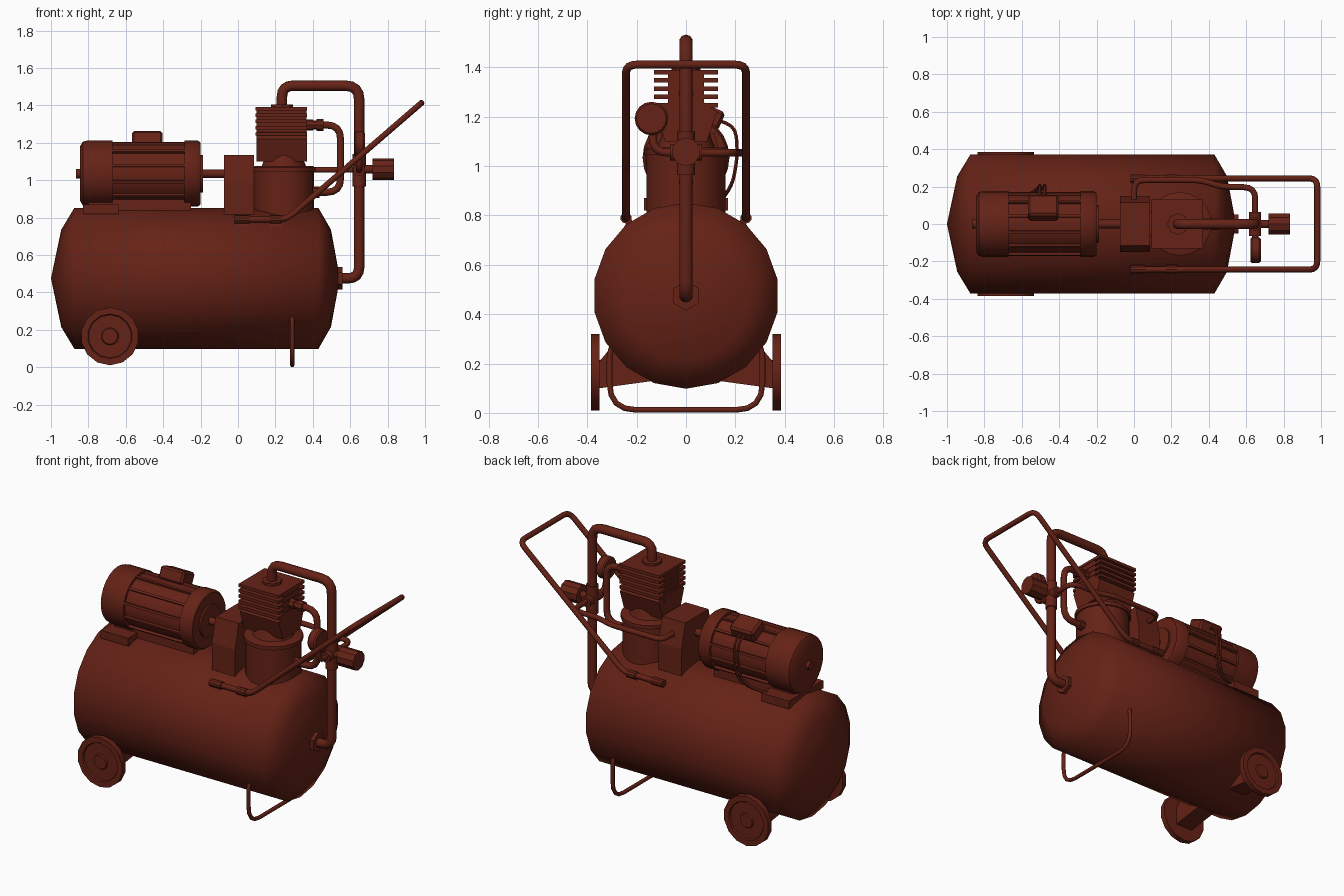
import bpy, bmesh, math
from mathutils import Vector, Matrix

if "Cube" in bpy.data.objects:
    bpy.data.objects.remove(bpy.data.objects["Cube"])

RED = bpy.data.materials.new("red_brown")
RED.diffuse_color = (0.13, 0.016, 0.008, 1)
RED.use_nodes = True
RED.node_tree.nodes["Principled BSDF"].inputs["Base Color"].default_value = RED.diffuse_color
AXES = {'X': ((1, 0, 0), (0, 0, 1), (0, 1, 0)),
        'Y': ((0, 1, 0), (0, 0, 1), (1, 0, 0)),
        'Z': ((0, 0, 1), (1, 0, 0), (0, 1, 0))}


def finish(name, bm, angle=35):
    bmesh.ops.remove_doubles(bm, verts=bm.verts, dist=1e-5)
    bmesh.ops.recalc_face_normals(bm, faces=bm.faces)
    me = bpy.data.meshes.new(name)
    bm.to_mesh(me)
    bm.free()
    ob = bpy.data.objects.new(name, me)
    bpy.context.collection.objects.link(ob)
    me.materials.append(RED)
    smooth(ob, angle)
    return ob


def smooth(ob, angle):
    bpy.ops.object.select_all(action='DESELECT')
    ob.select_set(True)
    bpy.context.view_layer.objects.active = ob
    if angle:
        bpy.ops.object.shade_smooth_by_angle(angle=math.radians(angle))


def lathe(name, profile, axis, origin, n=16, angle=35, phase=0):
    """Spin (distance along axis, radius) points around an axis."""
    bm = bmesh.new()
    a, u, v = (Vector(c) for c in AXES[axis])
    rings = []
    for t, r in profile:
        ring = []
        for i in range(n):
            w = math.tau * (i + phase) / n
            ring.append(bm.verts.new(Vector(origin) + a * t + (u * math.cos(w) + v * math.sin(w)) * max(r, 1e-7)))
        rings.append(ring)
    for p, q in zip(rings, rings[1:]):
        for i in range(n):
            j = (i + 1) % n
            bm.faces.new((p[i], p[j], q[j], q[i]))
    for k in (0, -1):
        if profile[k][1] > 0:
            bm.faces.new(rings[k])
    return finish(name, bm, angle)


def box(name, x, y, z, tilt=0, bevel=0):
    """Box from ranges; tilt turns it about its own x axis."""
    bm = bmesh.new()
    mid = [(r[0] + r[1]) / 2 for r in (x, y, z)]
    size = [r[1] - r[0] for r in (x, y, z)]
    m = Matrix.Translation(mid) @ Matrix.Rotation(math.radians(tilt), 4, 'X') @ Matrix.Diagonal((*size, 1))
    bmesh.ops.create_cube(bm, size=1, matrix=m)
    if bevel:
        bmesh.ops.bevel(bm, geom=bm.edges[:], offset=bevel, segments=1, affect='EDGES')
    return finish(name, bm, 0)


def prism(name, yz, x0, x1):
    bm = bmesh.new()
    f = bm.faces.new([bm.verts.new((x0, y, z)) for y, z in yz])
    ext = bmesh.ops.extrude_face_region(bm, geom=[f])
    bmesh.ops.translate(bm, vec=(x1 - x0, 0, 0), verts=[g for g in ext['geom'] if isinstance(g, bmesh.types.BMVert)])
    bm.faces.new([v for v in f.verts]) if not f.is_valid else None
    return finish(name, bm, 0)


def tube(name, pts, r, bend=0.06, steps=4, res=3):
    """Round tube along a path with rounded corners."""
    pts = [Vector(p) for p in pts]
    path = [pts[0]]
    for a, b, c in zip(pts, pts[1:], pts[2:]):
        d = min(bend, (a - b).length * .48, (c - b).length * .48)
        p, q = b + (a - b).normalized() * d, b + (c - b).normalized() * d
        for i in range(steps + 1):
            t = i / steps
            path.append(p * (1 - t) ** 2 + b * 2 * t * (1 - t) + q * t * t)
    path.append(pts[-1])
    cu = bpy.data.curves.new(name, 'CURVE')
    cu.dimensions = '3D'
    cu.bevel_depth, cu.bevel_resolution, cu.use_fill_caps = r, res, True
    sp = cu.splines.new('POLY')
    sp.points.add(len(path) - 1)
    for s, p in zip(sp.points, path):
        s.co = (*p, 1)
    ob = bpy.data.objects.new(name, cu)
    bpy.context.collection.objects.link(ob)
    cu.materials.append(RED)
    smooth(ob, 0)
    bpy.ops.object.convert(target='MESH')
    smooth(bpy.context.object, 50)


# Tank
lathe("tank", [(-1, 0), (-.945, .26), (-.875, .377), (.43, .377), (.497, .26), (.545, 0)],
      'X', (0, 0, .475), 18, 65)

# Wheels, axle brackets
for s, side in ((-1, "front"), (1, "back")):
    lathe(side + "_wheel", [(s * t, r) for t, r in ((.35, .155), (.385, .155), (.385, .12), (.376, .115),
          (.376, .047), (.385, .042))], 'Y', (-.685, 0, .165), 14, 30)
    lathe(side + "_wheel_hub", [(s * .30, .05), (s * .355, .05)], 'Y', (-.685, 0, .165), 12)
    prism(side + "_wheel_bracket", [(s * y, z) for y, z in ((.35, .1), (.35, .21), (.30, .27), (.12, .3), (.13, .13))],
          -.745, -.625)

# Front leg hoop
tube("leg_hoop", [(.29, -.295, .28), (.29, -.31, .24), (.29, -.31, .012), (.29, .31, .012),
                  (.29, .31, .24), (.29, .295, .28)], .012, .12)

# Motor
M = (0, 0, 1.035)
lathe("motor_rear_bell", [(-.845, .145), (-.83, .17), (-.81, .176), (-.67, .176)], 'X', M, 24, 40)
lathe("motor_body", [(-.68, .16), (-.27, .16)], 'X', M, 24)
lathe("motor_front_bell", [(-.285, .176), (-.215, .176), (-.2, .165)], 'X', M, 24, 40)
lathe("motor_front_disc", [(-.21, .1), (-.188, .1)], 'X', M, 20)
lathe("motor_shaft", [(-.2, .023), (-.06, .023)], 'X', M, 12)
lathe("motor_rear_stub", [(-.865, .025), (-.83, .025)], 'X', M, 12)
for i in range(12):
    w = math.tau * (i + .5) / 12
    y, z = .161 * math.sin(w), 1.035 + .161 * math.cos(w)
    box("motor_rib", (-.675, -.28), (y - .007, y + .007), (z - .013, z + .013), -math.degrees(w))
box("motor_foot", (-.83, -.64), (-.17, .17), (.82, .87))
box("motor_pedestal", (-.8, -.25), (-.08, .08), (.82, .9))
box("terminal_box", (-.567, -.403), (.025, .15), (1.165, 1.245), -24, .012)
for dx in (-.013, .013):
    tube("motor_cable", [(-.49 + dx, .12, 1.19), (-.49 + dx, .2, 1.16), (-.49 + dx, .21, 1.05),
                         (-.5 + dx, .19, .93), (-.56 + dx, .15, .87), (-.66, .14, .865)], .008, .05, 3, 1)

# Coupling guard
prism("coupling_guard", [(-.15, .8), (.15, .8), (.15, .985), (.115, 1.135), (-.115, 1.135), (-.15, .985)], -.075, .085)

# Pump
P = (.245, 0, 0)
lathe("pump_crankcase", [(.75, .16), (1.045, .16), (1.045, .17), (1.068, .17), (1.075, .155)], 'Z', P, 20, 40)
lathe("pump_neck", [(1.06, .125), (1.12, .1), (1.2, .08)], 'Z', P, 16, 40)
prism("pump_lower_head", [(-.085, 1.1), (.085, 1.1), (.125, 1.22), (.07, 1.26), (-.07, 1.26), (-.125, 1.22)], .1, .37)
box("pump_cylinder_core", (.098, .367), (-.072, .072), (1.2, 1.385))
for i in range(5):
    z = 1.39 - i * .0335
    box("cooling_fin", (.093, .37), (-.13, .13), (z - .018, z))
lathe("outlet_collar", [(1.38, .058), (1.405, .058)], 'Z', (.235, 0, 0), 8)

# Main discharge pipe into the tank
tube("discharge_pipe", [(.235, 0, 1.38), (.235, 0, 1.505), (.648, 0, 1.505), (.648, 0, .475), (.52, 0, .475)], .028, .075)
lathe("tank_flange", [(.515, .06), (.558, .06)], 'X', (0, 0, .475), 6, 0)

# Side loop from pump head to crankcase
tube("head_loop_pipe", [(.36, 0, 1.295), (.548, 0, 1.295), (.548, 0, .935), (.39, 0, .935)], .02, .075)
lathe("head_loop_nut", [(.36, .03), (.40, .03), (.40, .024), (.42, .024), (.42, .031), (.458, .031)],
      'X', (0, 0, 1.295), 8, 0)
lathe("lower_loop_nut", [(.39, .03), (.435, .03)], 'X', (0, 0, .935), 8, 0)

# Pressure switch, gauge and unloader line
lathe("cross_fitting", [(.965, .036), (1.14, .036)], 'Z', (.648, 0, 0), 12)
lathe("cross_fitting_arm", [(-.065, .032), (.065, .032)], 'Y', (.648, 0, 1.055), 12)
lathe("switch_neck", [(.65, .022), (.73, .022)], 'X', (0, 0, 1.058), 12)
lathe("switch_knob", [(.718, .058), (.835, .058)], 'X', (0, 0, 1.058), 10, 0)
tube("gauge_stem", [(.648, 0, 1.055), (.648, -.135, 1.055), (.648, -.135, 1.18)], .017, .06)
lathe("pressure_gauge", [(.622, .062), (.63, .068), (.668, .068), (.678, .06)], 'X', (0, -.14, 1.193), 16)
tube("unloader_line", [(.648, 0, 1.055), (.648, .195, 1.055), (.46, .2, 1.055), (.36, .235, 1.055),
                       (.0, .235, 1.055), (.0, .12, 1.055)], .016, .06)

# Handle with clamps
H = .243
tube("handle", [(-.01, -H, .79), (.26, -H, .79), (.98, -H, 1.412), (.98, H, 1.412), (.26, H, .79), (-.01, H, .79)], .0165, .05)
for s in (-1, 1):
    for x0, x1 in ((-.018, .062), (.17, .23)):
        lathe("handle_clamp", [(x0, .023), (x1, .023)], 'X', (0, s * H, .79), 10)
        mid = (x0 + x1) / 2
        box("clamp_strap", (mid - .032, mid + .032), (s * H - .006, s * H + .006), (.72, .79), s * 35)
